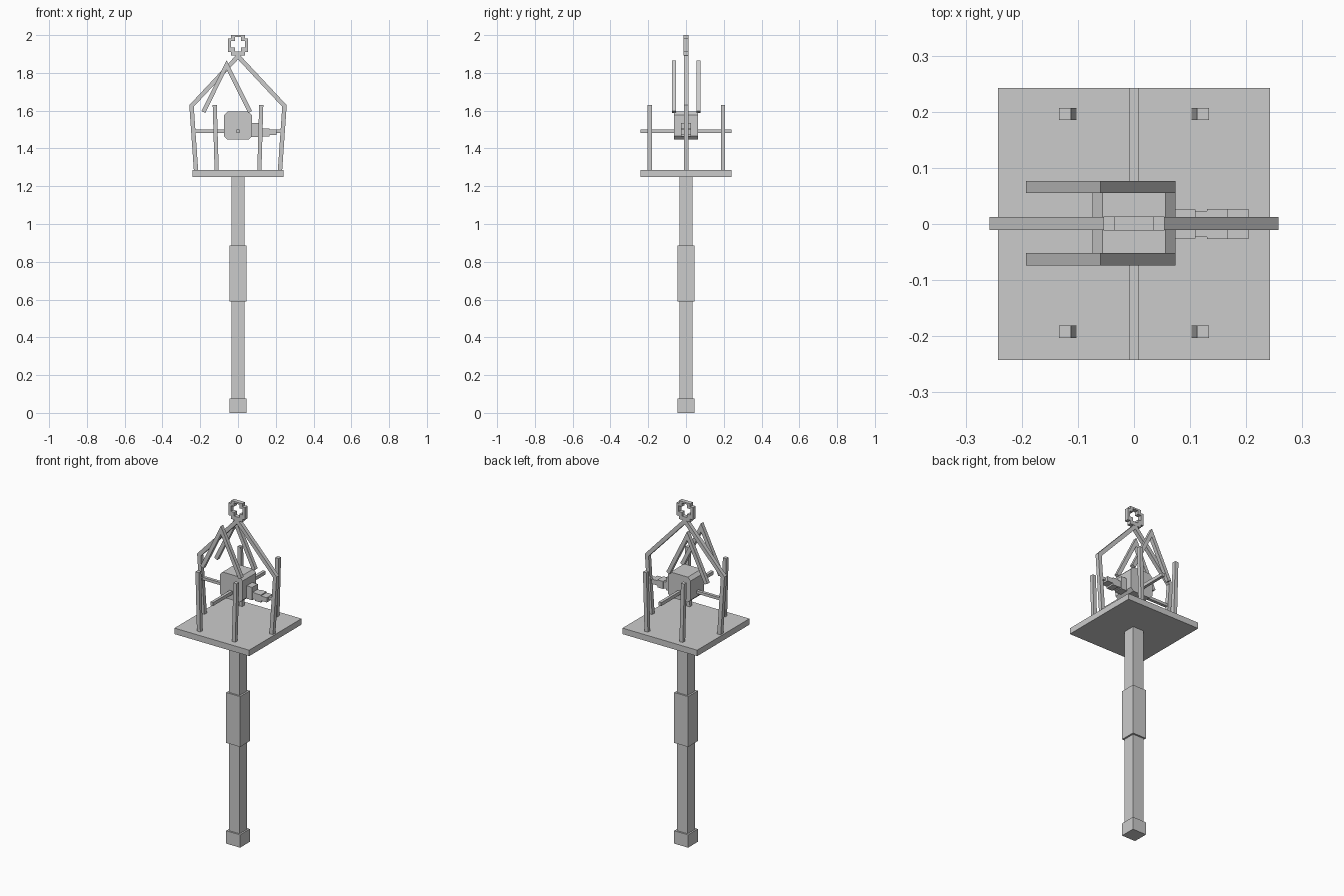
import bpy, bmesh
from mathutils import Vector

cube = bpy.data.objects.get("Cube")
if cube:
    bpy.data.objects.remove(cube, do_unlink=True)

grey = bpy.data.materials.new("plain grey")
grey.use_nodes = True
grey.diffuse_color = (0.6, 0.6, 0.6, 1)
grey.node_tree.nodes["Principled BSDF"].inputs["Base Color"].default_value = (0.6, 0.6, 0.6, 1)


def finish(name, bm):
    bmesh.ops.recalc_face_normals(bm, faces=bm.faces)
    mesh = bpy.data.meshes.new(name)
    bm.to_mesh(mesh)
    bm.free()
    mesh.materials.append(grey)
    obj = bpy.data.objects.new(name, mesh)
    bpy.context.collection.objects.link(obj)
    return obj


def box(name, x, y, z):
    """Box from (min, max) ranges on each axis."""
    bm = bmesh.new()
    bmesh.ops.create_cube(bm, size=1)
    for v in bm.verts:
        v.co = [r[0] + (c + 0.5) * (r[1] - r[0]) for c, r in zip(v.co, (x, y, z))]
    return finish(name, bm)


def prism(name, outline, y0, y1):
    """Extrude an x-z outline along y."""
    bm = bmesh.new()
    face = bm.faces.new([bm.verts.new((x, y0, z)) for x, z in outline])
    new = bmesh.ops.extrude_face_region(bm, geom=[face])["geom"]
    bmesh.ops.translate(bm, vec=(0, y1 - y0, 0),
                        verts=[g for g in new if isinstance(g, bmesh.types.BMVert)])
    return finish(name, bm)


def bar(name, path, y, width=0.022):
    """Square bar following an x-z path with mitred corners."""
    pts = [Vector(p) for p in path]
    dirs = [(b - a).normalized() for a, b in zip(pts, pts[1:])]
    sides = [Vector((-d.y, d.x)) for d in dirs]
    left, right = [], []
    for i, p in enumerate(pts):
        a, b = sides[max(i - 1, 0)], sides[min(i, len(sides) - 1)]
        m = (a + b).normalized()
        off = m * (width / 2 / m.dot(a))
        left.append(p + off)
        right.append(p - off)
    return prism(name, left + right[::-1], y - width / 2, y + width / 2)


def plus(half, arm, cz):
    """Plus-shaped outline: full reach and half-width of the arms."""
    quarter = [(half, -arm), (half, arm), (arm, arm)]
    pts = []
    for k in range(4):
        for x, z in quarter:
            for _ in range(k):
                x, z = -z, x
            pts.append((x, z + cz))
    return pts


# Pole
box("pole_foot", (-.045, .045), (-.045, .045), (0, .075))
box("pole", (-.035, .035), (-.035, .035), (.07, 1.255))
box("pole_sleeve", (-.045, .045), (-.045, .045), (.59, .885))

# Platform
box("platform", (-.242, .242), (-.242, .242), (1.25, 1.285))

# Corner posts, leaning slightly outward
for side, s in (("left", 1), ("right", -1)):
    for end, y in (("front", -.192), ("back", .196)):
        bar(f"{end}_{side}_post", [(s * .113, 1.28), (s * .123, 1.63)], y)

# Main arch: two uprights bending inward to the crown
bar("main_arch", [(-.222, 1.28), (-.246, 1.625), (0, 1.888), (.246, 1.625), (.222, 1.28)], .001, .023)

# Pair of offset inverted-V frames
for name, y in (("front_v_frame", -.063), ("back_v_frame", .066)):
    bar(name, [(-.183, 1.593), (-.06, 1.842), (.064, 1.593)], y)

# Crown ring: blocky rim with a plus-shaped hole
outer, inner = plus(.054, .036, 1.946), plus(.038, .017, 1.952)
bm = bmesh.new()
o, i = ([bm.verts.new((x, -.012, z)) for x, z in loop] for loop in (outer, inner))
n = len(o)
faces = [bm.faces.new((o[k], o[(k + 1) % n], i[(k + 1) % n], i[k])) for k in range(n)]
new = bmesh.ops.extrude_face_region(bm, geom=faces)["geom"]
bmesh.ops.translate(bm, vec=(0, .025, 0), verts=[g for g in new if isinstance(g, bmesh.types.BMVert)])
finish("crown_ring", bm)

# Central block with bevelled edges
box_x, box_z, cut = .074, .074, .018
prism("central_block", [(sx * a, 1.521 + sz * b) for sx, sz, a, b in (
    (1, -1, box_x, box_z - cut), (1, 1, box_x, box_z - cut),
    (1, 1, box_x - cut, box_z), (-1, 1, box_x - cut, box_z),
    (-1, 1, box_x, box_z - cut), (-1, -1, box_x, box_z - cut),
    (-1, -1, box_x - cut, box_z), (1, -1, box_x - cut, box_z))], -.063, .063)

# Thin cross rods
box("depth_rod", (-.009, .008), (-.242, .242), (1.481, 1.501))
box("width_rod", (-.235, .235), (-.009, .009), (1.483, 1.499))

# Stepped arm on the left side of the block
for k, (x0, x1, w, z0, z1) in enumerate((
        (.07, .11, .026, 1.46, 1.535), (.11, .13, .023, 1.466, 1.505),
        (.13, .167, .027, 1.462, 1.506), (.167, .205, .026, 1.472, 1.5))):
    box(f"arm_step_{k + 1}", (x0, x1), (-w, w), (z0, z1))
